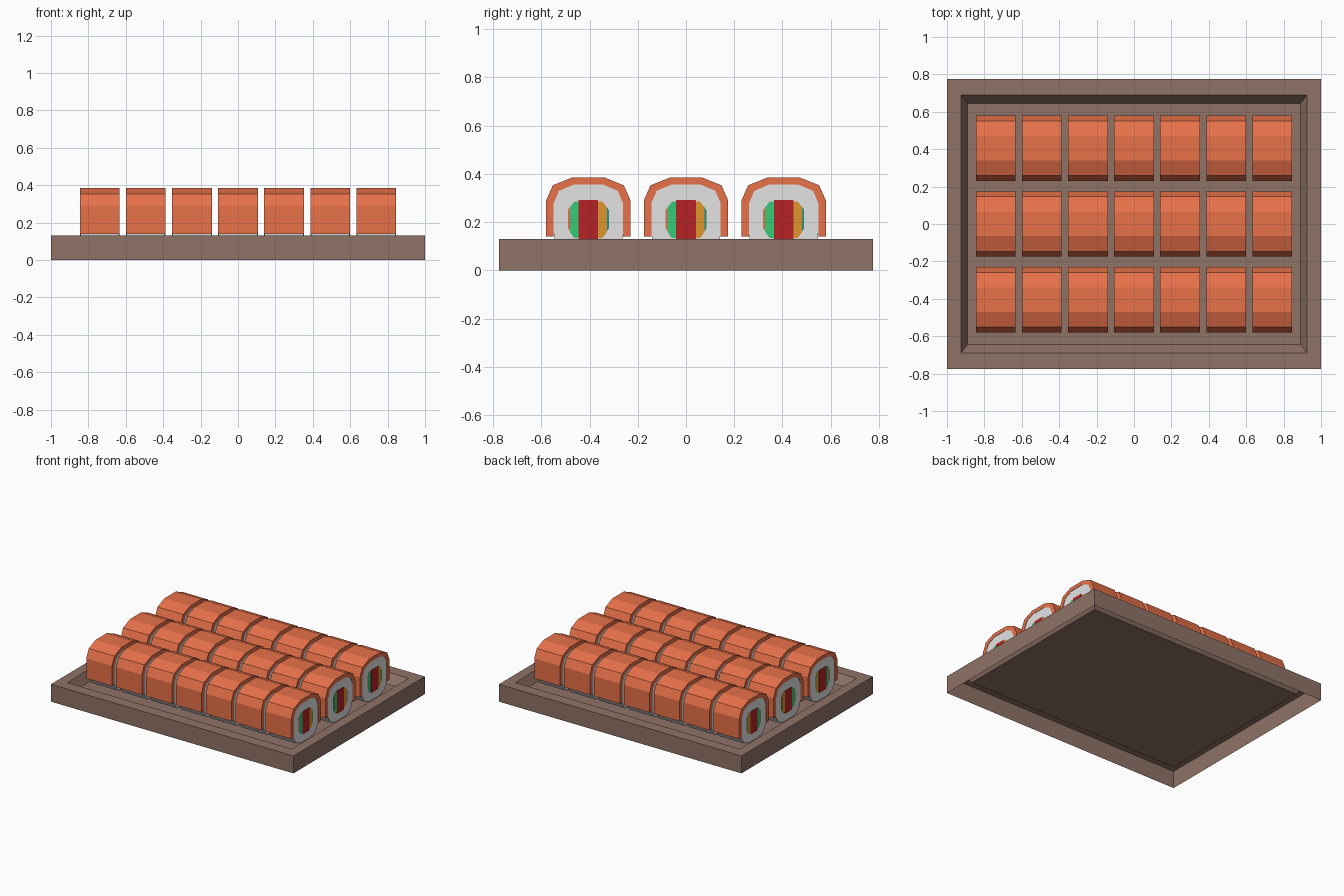
import bpy, bmesh

if "Cube" in bpy.data.objects:
    bpy.data.objects.remove(bpy.data.objects["Cube"])


def material(name, rgb):
    """Flat colour given as sRGB 0-255, stored as linear."""
    m = bpy.data.materials.new(name)
    lin = [((c / 255 + 0.055) / 1.055) ** 2.4 for c in rgb]
    m.diffuse_color = (*lin, 1)
    m.use_nodes = True
    m.node_tree.nodes["Principled BSDF"].inputs["Base Color"].default_value = m.diffuse_color
    return m


BROWN = material("tray brown", (143, 115, 103))
SALMON = material("salmon orange", (234, 114, 74))
RICE = material("rice white", (228, 228, 228))
RED = material("tuna red", (182, 34, 38))
GREEN = material("cucumber green", (55, 202, 118))
GOLD = material("egg gold", (222, 150, 45))
TEAL = material("seaweed teal", (33, 146, 140))


def finish(bm, name, mat):
    me = bpy.data.meshes.new(name)
    bm.to_mesh(me)
    bm.free()
    me.materials.append(mat)
    return me


def place(name, me, loc=(0, 0, 0)):
    ob = bpy.data.objects.new(name, me)
    ob.location = loc
    bpy.context.collection.objects.link(ob)


def prism(name, profile, half, mat):
    """Extrude a (y, z) outline along x from -half to +half."""
    bm = bmesh.new()
    face = bm.faces.new([bm.verts.new((-half, y, z)) for y, z in profile])
    ext = bmesh.ops.extrude_face_region(bm, geom=[face], use_keep_orig=True)
    moved = [g for g in ext["geom"] if isinstance(g, bmesh.types.BMVert)]
    bmesh.ops.translate(bm, verts=moved, vec=(2 * half, 0, 0))
    bmesh.ops.recalc_face_normals(bm, faces=bm.faces)
    return finish(bm, name, mat)


def mirrored(right):
    """Close a right-hand half outline by mirroring it in y."""
    return right + [(-y, z) for y, z in reversed(right)]


def rounded(y0, y1, z0, z1, cy, cz):
    """Rectangle with cut corners."""
    return [(y0 + cy, z0), (y1 - cy, z0), (y1, z0 + cz), (y1, z1 - cz),
            (y1 - cy, z1), (y0 + cy, z1), (y0, z1 - cz), (y0, z0 + cz)]


# Tray: thin pressed shell, open underneath
FLOOR = 0.065
bm = bmesh.new()
rings = []
for hx, hy, z in [(1, 0.775, 0), (1, 0.775, 0.13), (0.925, 0.69, 0.13), (0.89, 0.645, FLOOR)]:
    rings.append([bm.verts.new((sx * hx, sy * hy, z))
                  for sx, sy in [(-1, -1), (1, -1), (1, 1), (-1, 1)]])
for a, b in zip(rings, rings[1:]):
    for i in range(4):
        j = (i + 1) % 4
        bm.faces.new([a[i], a[j], b[j], b[i]])
bm.faces.new(rings[-1])
place("tray", finish(bm, "tray", BROWN))

# Salmon slice: faceted arch with thickness
outer = mirrored([(0.175, 0.14), (0.175, 0.29), (0.147, 0.353), (0.065, 0.386)])
inner = mirrored([(0.144, 0.14), (0.144, 0.278), (0.122, 0.33), (0.058, 0.357)])

# Rice: fills the arch and rounds off under it
rice = mirrored([(0.055, FLOOR + 0.001), (0.115, 0.085), (0.141, 0.13), (0.144, 0.16),
                 (0.144, 0.278), (0.122, 0.33), (0.058, 0.357)])

# Fillings run right through the rice; those in front end slightly further out
parts = {
    "salmon_slice": prism("salmon_slice", outer + inner[::-1], 0.106, SALMON),
    "rice": prism("rice", rice, 0.1035, RICE),
    "salmon_filling": prism("salmon_filling", rounded(-0.085, -0.03, 0.16, 0.265, 0.01, 0.015), 0.1045, SALMON),
    "seaweed_filling": prism("seaweed_filling", rounded(0.03, 0.085, 0.16, 0.265, 0.01, 0.015), 0.1045, TEAL),
    "cucumber_filling": prism("cucumber_filling", rounded(-0.077, 0.0, 0.135, 0.285, 0.018, 0.025), 0.1053, GREEN),
    "egg_filling": prism("egg_filling", rounded(0.0, 0.077, 0.135, 0.285, 0.018, 0.025), 0.1053, GOLD),
    "tuna_filling": prism("tuna_filling", rounded(-0.041, 0.041, 0.122, 0.292, 0.002, 0.002), 0.106, RED),
}

# Three rows of seven rolls
for row in range(3):
    for col in range(7):
        for name, me in parts.items():
            place(f"{name}_{row + 1}_{col + 1}", me, ((col - 3) * 0.2463, (row - 1) * 0.405, 0))
